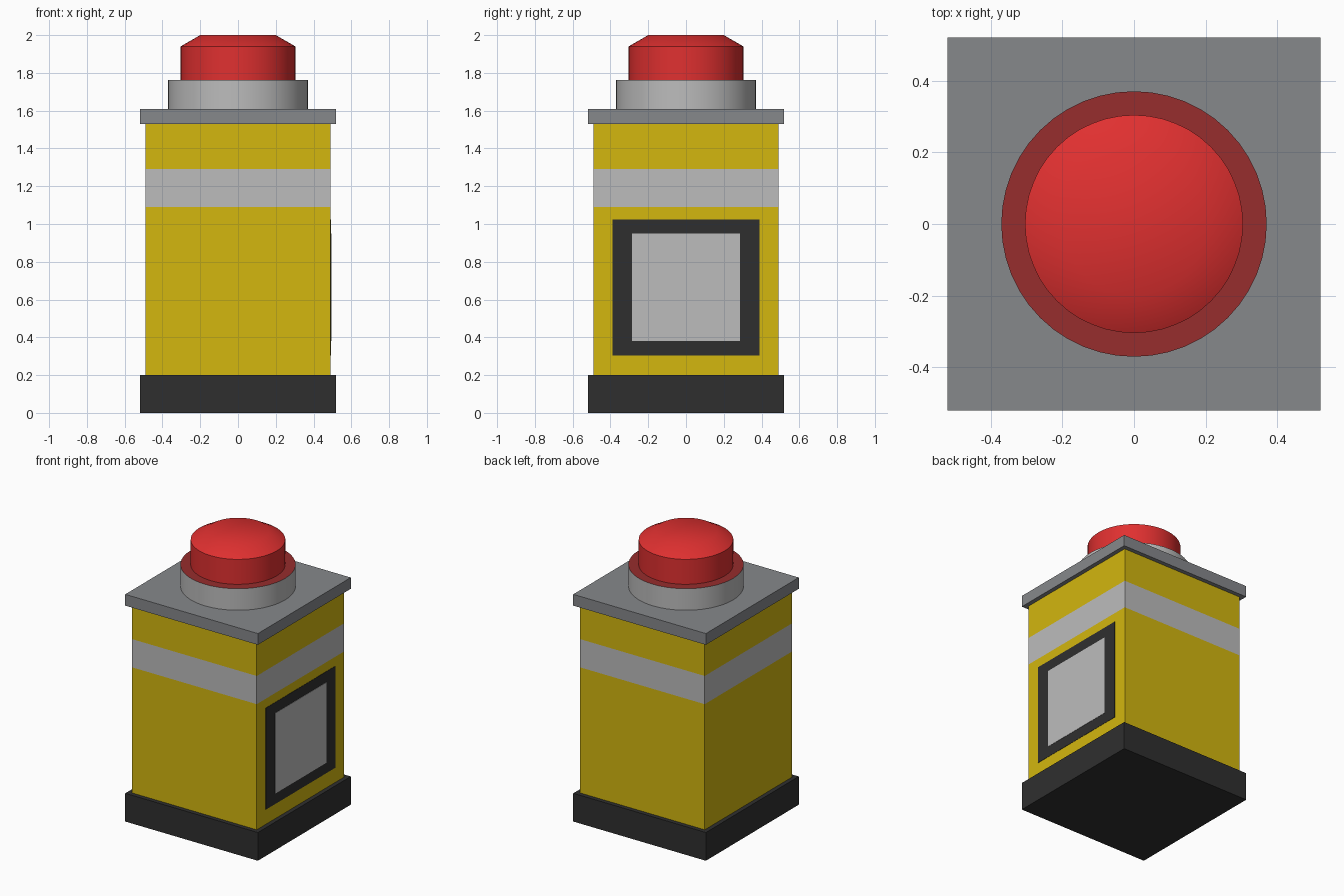
import bpy, bmesh, math

if "Cube" in bpy.data.objects:
    bpy.data.objects.remove(bpy.data.objects["Cube"])


def srgb(r, g, b):
    """Convert 0-255 display values to a linear colour."""
    def lin(c):
        c /= 255
        return c / 12.92 if c <= 0.04045 else ((c + 0.055) / 1.055) ** 2.4
    return (lin(r), lin(g), lin(b), 1)


def material(name, *rgb):
    m = bpy.data.materials.new(name)
    m.diffuse_color = srgb(*rgb)
    m.use_nodes = True
    m.node_tree.nodes["Principled BSDF"].inputs["Base Color"].default_value = m.diffuse_color
    return m


YELLOW = material("yellow", 211, 183, 15)
LIGHT = material("light grey", 188, 188, 188)
STEEL = material("steel grey", 134, 136, 139)
BLACK = material("charcoal", 47, 47, 47)
RED = material("bright red", 224, 48, 48)
DARK_RED = material("dark red", 151, 45, 45)


def finish(name, bm, mats):
    bmesh.ops.recalc_face_normals(bm, faces=bm.faces)
    me = bpy.data.meshes.new(name)
    bm.to_mesh(me)
    bm.free()
    for m in mats:
        me.materials.append(m)
    ob = bpy.data.objects.new(name, me)
    bpy.context.collection.objects.link(ob)
    return ob


def box(name, x, y, z, mat):
    """Box from (min, max) ranges."""
    bm = bmesh.new()
    bmesh.ops.create_cube(bm, size=1)
    for v in bm.verts:
        v.co = [r[0] if c < 0 else r[1] for c, r in zip(v.co, (x, y, z))]
    return finish(name, bm, [mat])


def lathe(name, profile, mats, sides=48):
    """Closed solid of revolution from (radius, z) points, bottom to top."""
    bm = bmesh.new()
    rings = [[bm.verts.new((r * math.cos(math.tau * i / sides),
                            r * math.sin(math.tau * i / sides), z))
              for i in range(sides)] for r, z in profile]
    for a, b in zip(rings, rings[1:]):
        for i in range(sides):
            j = (i + 1) % sides
            bm.faces.new((a[i], a[j], b[j], b[i]))
    bm.faces.new(rings[0][::-1])
    top = bm.faces.new(rings[-1])
    top.material_index = len(mats) - 1
    ob = finish(name, bm, mats)
    bpy.ops.object.select_all(action='DESELECT')
    ob.select_set(True)
    bpy.context.view_layer.objects.active = ob
    bpy.ops.object.shade_smooth_by_angle(angle=math.radians(40))
    return ob


H, W = 0.52, 0.49

# Base and top plate
box("base", (-H, H), (-H, H), (0, 0.2), BLACK)
box("top_plate", (-H, H), (-H, H), (1.53, 1.61), STEEL)

# Square body with a light band cut around it
bm = bmesh.new()
bmesh.ops.create_cube(bm, size=1)
for v in bm.verts:
    v.co = (math.copysign(W, v.co.x), math.copysign(W, v.co.y),
            0.2 if v.co.z < 0 else 1.53)
for z in (1.09, 1.29):
    bmesh.ops.bisect_plane(bm, geom=bm.verts[:] + bm.edges[:] + bm.faces[:],
                           plane_co=(0, 0, z), plane_no=(0, 0, 1))
for f in bm.faces:
    f.material_index = int(1.09 < f.calc_center_median().z < 1.29)
finish("body", bm, [YELLOW, LIGHT])

# Framed panel on the right side
box("panel_frame", (W - 0.002, W + 0.002), (-0.39, 0.39), (0.305, 1.025), BLACK)
box("panel", (W - 0.001, W + 0.004), (-0.287, 0.287), (0.38, 0.95), LIGHT)

# Round collar with a dark red upper face
lathe("collar", [(0.37, 1.61), (0.37, 1.763)], [LIGHT, DARK_RED])

# Push button with a chamfered, softly shaded cap
lathe("button", [(0.304, 1.75), (0.304, 1.94), (0.2, 2.0)], [RED])
